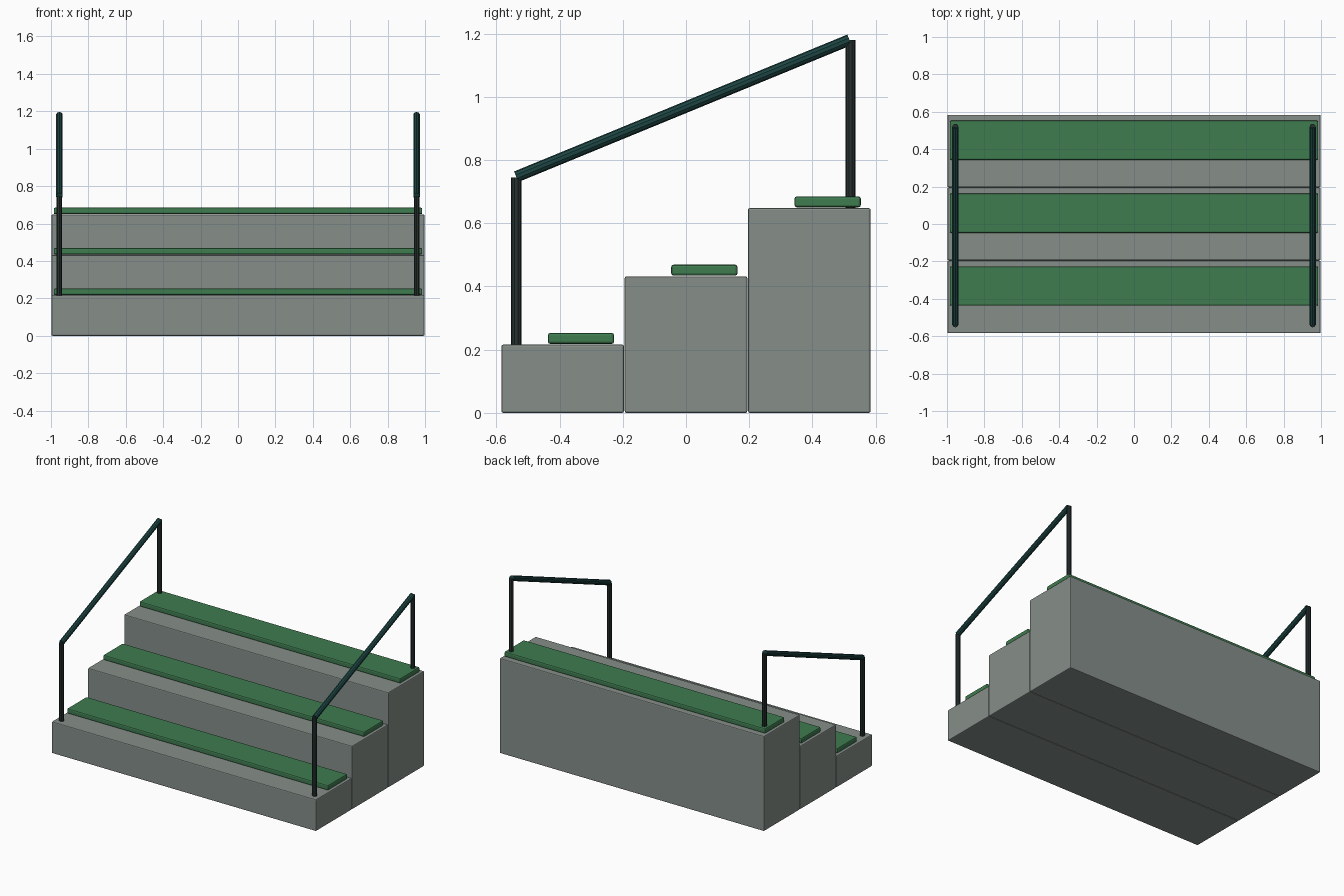
import bpy
from mathutils import Vector

if "Cube" in bpy.data.objects:
    bpy.data.objects.remove(bpy.data.objects["Cube"], do_unlink=True)


def material(name, rgb):
    m = bpy.data.materials.new(name)
    m.use_nodes = True
    m.diffuse_color = (*rgb, 1)
    m.node_tree.nodes["Principled BSDF"].inputs["Base Color"].default_value = (*rgb, 1)
    return m


concrete = material("concrete grey", (0.24, 0.275, 0.255))
green = material("seat green", (0.05, 0.2, 0.08))
post_metal = material("dark post metal", (0.02, 0.032, 0.03))
rail_paint = material("teal rail paint", (0.012, 0.06, 0.056))


def box(name, size, center, mat, bevel):
    bpy.ops.mesh.primitive_cube_add(size=1, location=center)
    ob = bpy.context.object
    ob.name = name
    ob.scale = size
    bpy.ops.object.transform_apply(location=False, rotation=False, scale=True)
    ob.data.materials.append(mat)
    mod = ob.modifiers.new("soft edges", "BEVEL")
    mod.width = bevel
    mod.segments = 2
    return ob


def tube(name, start, end, radius, mat):
    a, b = Vector(start), Vector(end)
    bpy.ops.mesh.primitive_cylinder_add(vertices=10, radius=radius, depth=(b - a).length,
                                        location=(a + b) / 2)
    ob = bpy.context.object
    ob.name = name
    ob.rotation_euler = (b - a).to_track_quat("Z", "Y").to_euler()
    ob.data.materials.append(mat)
    return ob


# Three concrete tiers, each carrying a bench seat
DEPTH, RISE = 0.39, 0.216
for i, level in enumerate(("lower", "middle", "upper")):
    y = (i - 1) * DEPTH
    top = RISE * (i + 1)
    box(f"{level}_tier", (1.995, DEPTH - 0.002, top), (0, y, top / 2), concrete, 0.006)
    box(f"{level}_seat", (1.97, 0.21, 0.035), (0, y + 0.058, top + 0.0195), green, 0.008)

# Handrails with two posts on each side
FRONT_Y, BACK_Y = -0.537, 0.52
for side, x in (("right", -0.955), ("left", 0.955)):
    tube(f"{side}_front_post", (x, FRONT_Y, RISE - 0.01), (x, FRONT_Y, 0.745), 0.016, post_metal)
    tube(f"{side}_back_post", (x, BACK_Y, 3 * RISE - 0.01), (x, BACK_Y, 1.18), 0.016, post_metal)
    tube(f"{side}_handrail", (x, FRONT_Y, 0.747), (x, BACK_Y - 0.003, 1.18), 0.018, rail_paint)
